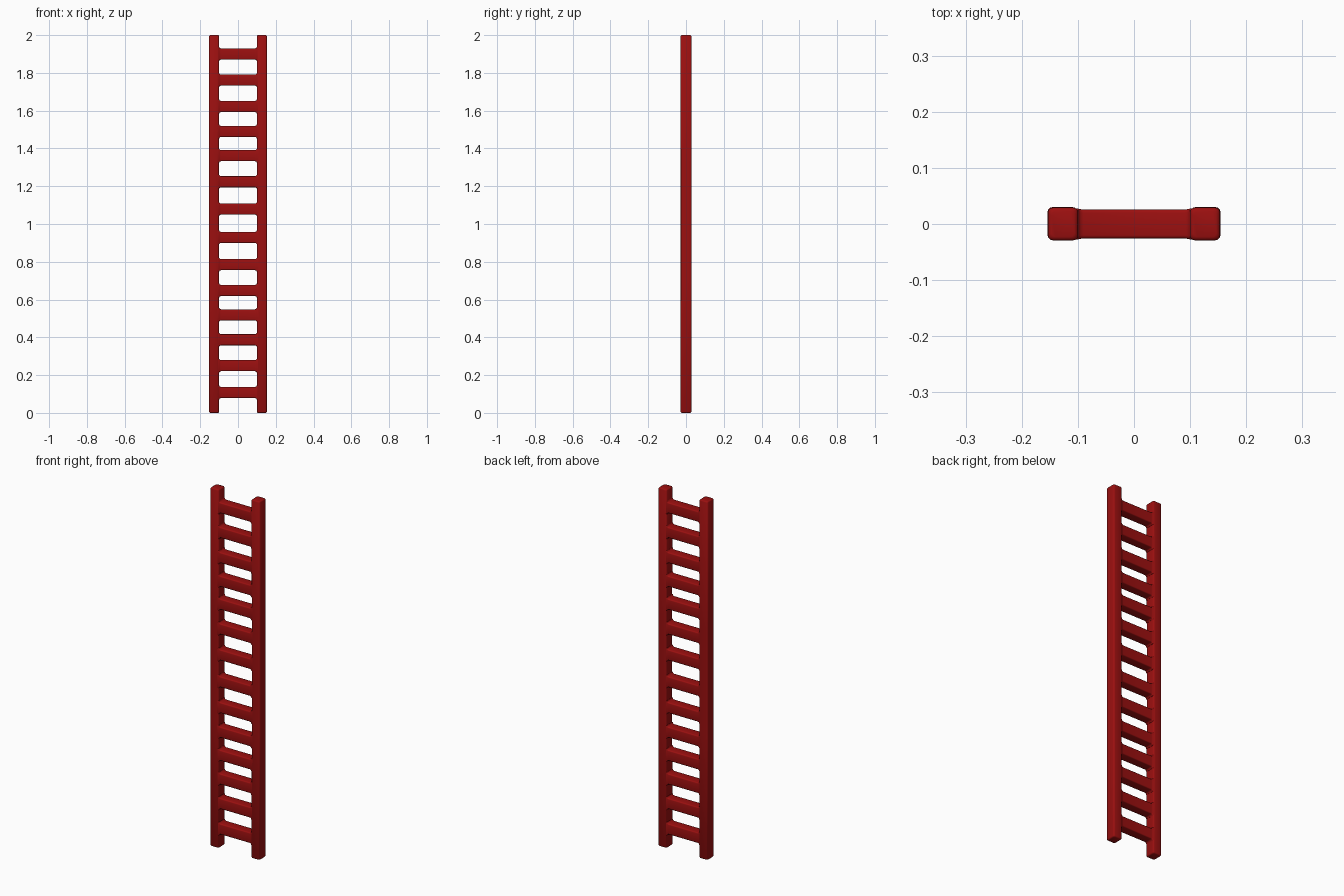
import bpy
import bmesh
from math import pi, sin, cos, radians

cube = bpy.data.objects.get("Cube")
if cube:
    bpy.data.objects.remove(cube, do_unlink=True)

red = bpy.data.materials.new("dark red paint")
red.use_nodes = True
colour = (0.33, 0.005, 0.005, 1)
red.diffuse_color = colour
red.node_tree.nodes["Principled BSDF"].inputs["Base Color"].default_value = colour


def rounded_rect(half_a, half_b, radius, steps=3):
    """Outline of a rectangle with rounded corners, anticlockwise."""
    points = []
    for corner, (sa, sb) in enumerate([(1, 1), (-1, 1), (-1, -1), (1, -1)]):
        for i in range(steps + 1):
            t = (corner + i / steps) * pi / 2
            points.append((sa * (half_a - radius) + radius * cos(t),
                           sb * (half_b - radius) + radius * sin(t)))
    return points


def loft(name, rings):
    """Skin a list of equal rings and cap both ends."""
    bm = bmesh.new()
    loops = [[bm.verts.new(p) for p in ring] for ring in rings]
    n = len(loops[0])
    for low, high in zip(loops, loops[1:]):
        for i in range(n):
            j = (i + 1) % n
            bm.faces.new((low[i], low[j], high[j], high[i]))
    bm.faces.new(loops[0][::-1])
    bm.faces.new(loops[-1])
    bmesh.ops.recalc_face_normals(bm, faces=bm.faces)
    mesh = bpy.data.meshes.new(name)
    bm.to_mesh(mesh)
    bm.free()
    mesh.materials.append(red)
    obj = bpy.data.objects.new(name, mesh)
    bpy.context.collection.objects.link(obj)
    bpy.ops.object.select_all(action="DESELECT")
    obj.select_set(True)
    bpy.context.view_layer.objects.active = obj
    bpy.ops.object.shade_smooth_by_angle(angle=radians(40))


# Side rails: rounded posts with softened ends and a very slight bow
for side, name in ((1, "left_rail"), (-1, "right_rail")):
    rings = []
    for z, inset in ((0, 0.006), (0.002, 0.002), (0.006, 0), (0.7, 0),
                     (1.3, 0), (1.994, 0), (1.998, 0.002), (2, 0.006)):
        bow = 0.001 if 0.5 < z < 1.5 else 0
        outline = rounded_rect(0.0265 - inset, 0.029 - inset, 0.008)
        rings.append([(side * (0.1265 + bow) + x, y + bow, z)
                      for x, y in outline])
    loft(name, rings)

# Rungs: rounded bars flaring into the rails
rung_heights = [0.108, 0.25, 0.387, 0.519, 0.648, 0.785, 0.929,
                1.079, 1.224, 1.362, 1.49, 1.622, 1.762, 1.90]
half_flare = [(0.11, 0.010), (0.1, 0.008), (0.098, 0.004),
              (0.095, 0.0015), (0.09, 0)]
flare = [(-x, f) for x, f in half_flare] + [(x, f) for x, f in half_flare[::-1]]
for number, height in enumerate(rung_heights, 1):
    rings = [[(x, y, height + z) for y, z in
              rounded_rect(0.026 + 0.2 * f, 0.0295 + f, 0.006)]
             for x, f in flare]
    loft(f"rung_{number}", rings)
